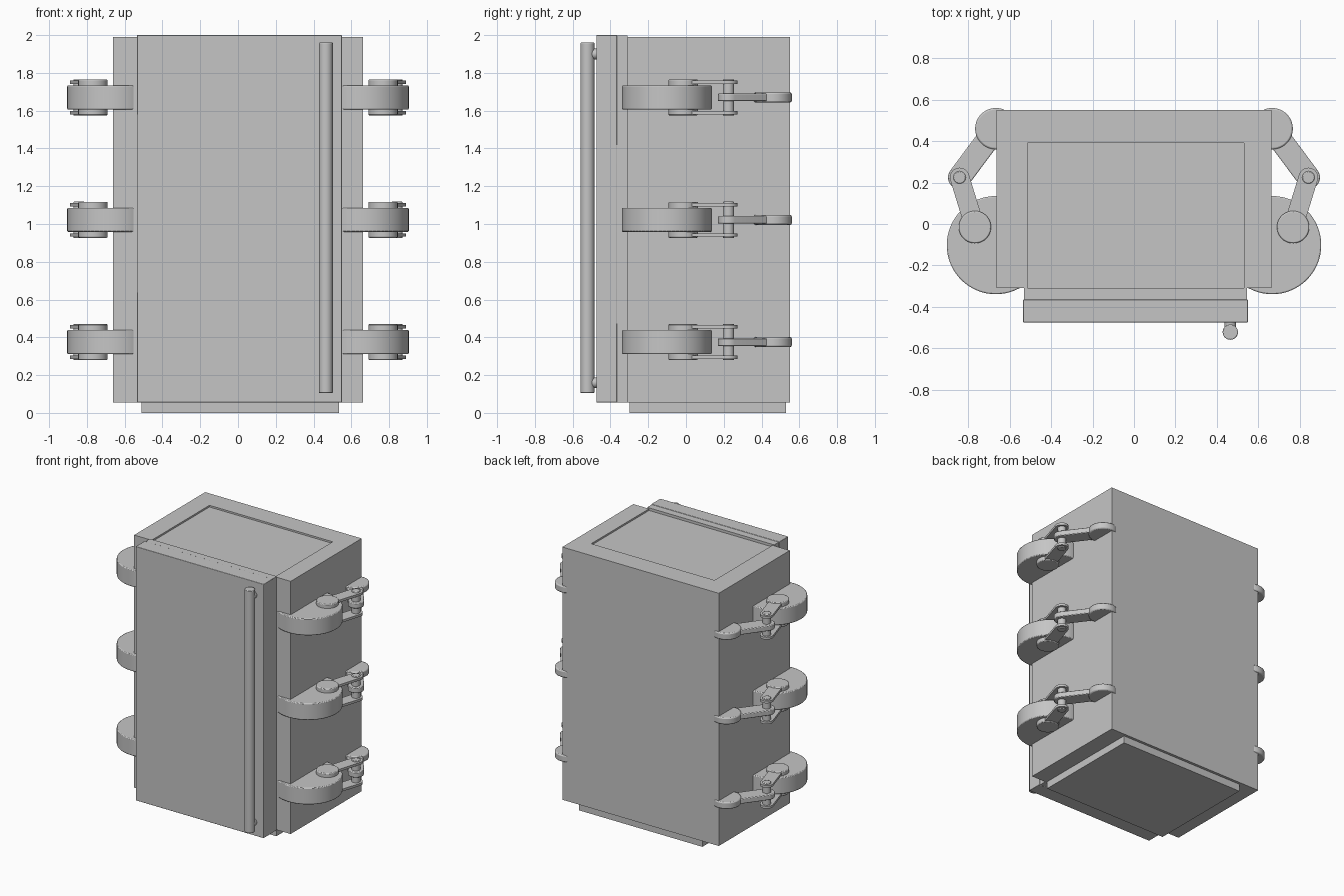
import bpy
import bmesh
import math
from mathutils import Vector

cube = bpy.data.objects.get("Cube")
if cube:
    bpy.data.objects.remove(cube, do_unlink=True)

# One painted metal colour
metal = bpy.data.materials.new("grey metal")
metal.use_nodes = True
grey = (0.56, 0.56, 0.56, 1)
metal.diffuse_color = grey
metal.node_tree.nodes["Principled BSDF"].inputs["Base Color"].default_value = grey


def finish(bm, name, bevel=0):
    bmesh.ops.recalc_face_normals(bm, faces=bm.faces)
    mesh = bpy.data.meshes.new(name)
    bm.to_mesh(mesh)
    bm.free()
    mesh.materials.append(metal)
    obj = bpy.data.objects.new(name, mesh)
    bpy.context.collection.objects.link(obj)
    if bevel:
        mod = obj.modifiers.new("edge", "BEVEL")
        mod.width = bevel
        mod.segments = 2
    bpy.ops.object.select_all(action="DESELECT")
    obj.select_set(True)
    bpy.context.view_layer.objects.active = obj
    bpy.ops.object.shade_smooth_by_angle(angle=math.radians(35))
    return obj


def prism(name, outline, z0, z1, bevel=0):
    """Extrude a plan outline from z0 up to z1."""
    bm = bmesh.new()
    face = bm.faces.new([bm.verts.new((x, y, z0)) for x, y in outline])
    top = bmesh.ops.extrude_face_region(bm, geom=[face])["geom"]
    verts = [v for v in top if isinstance(v, bmesh.types.BMVert)]
    bmesh.ops.translate(bm, verts=verts, vec=(0, 0, z1 - z0))
    return finish(bm, name, bevel)


def box(name, x0, x1, y0, y1, z0, z1, bevel=0):
    return prism(name, [(x0, y0), (x1, y0), (x1, y1), (x0, y1)], z0, z1, bevel)


def disc(name, centre, r, z0, z1, bevel=0, sides=48):
    turn = [math.tau * i / sides for i in range(sides)]
    ring = [(centre[0] + r * math.cos(a), centre[1] + r * math.sin(a)) for a in turn]
    return prism(name, ring, z0, z1, bevel)


def link(name, a, b, r, z0, z1, bevel=0, steps=12):
    """Flat bar with rounded ends."""
    d = Vector(b) - Vector(a)
    heading = math.atan2(d.y, d.x)
    outline = []
    for end, start in ((b, heading - math.pi / 2), (a, heading + math.pi / 2)):
        for i in range(steps + 1):
            t = start + math.pi * i / steps
            outline.append((end[0] + r * math.cos(t), end[1] + r * math.sin(t)))
    return prism(name, outline, z0, z1, bevel)


# Cabinet with a raised rim around the sunken top panel
W, FRONT, BACK = 0.663, -0.31, 0.55
IN, IN_BACK = 0.515, 0.39
box("cabinet", -W, W, FRONT, BACK, 0.055, 1.977)
prism("top_rim", [(-W, FRONT), (-IN, FRONT), (-IN, IN_BACK), (IN + 0.015, IN_BACK),
                  (IN + 0.015, FRONT), (W, FRONT), (W, BACK), (-W, BACK)], 1.977, 1.99)
box("base", -0.51, 0.535, -0.30, 0.53, 0, 0.055)

# Door and seal
box("door_seal", -0.53, 0.545, -0.365, FRONT, 0.055, 1.997)
box("door", -0.535, 0.55, -0.475, -0.365, 0.055, 2.0, 0.003)

# Handle bar on two short mounts
HX, HY = 0.465, -0.522
disc("handle_bar", (HX, HY), 0.037, 0.105, 1.96, 0.004, 32)
for label, z in (("lower", 0.16), ("upper", 1.90)):
    mount = disc(label + "_handle_mount", (0, 0), 0.028, 0, 0.06, 0, 24)
    mount.rotation_euler.x = math.pi / 2
    mount.location = (HX, -0.465, z)

# Three jointed arms on each side
for side, s in (("left", 1), ("right", -1)):
    shoulder, elbow = (s * 0.667, -0.102), (s * 0.768, -0.015)
    pin, hand = (s * 0.842, 0.225), (s * 0.667, 0.46)
    for level, z in (("lower", 0.375), ("middle", 1.022), ("upper", 1.67)):
        tag = f"{side}_{level}_"
        disc(tag + "shoulder", shoulder, 0.237, z - 0.064, z + 0.064, 0.006, 64)
        disc(tag + "elbow", elbow, 0.078, z - 0.095, z + 0.095, 0.006)
        for place, dz in (("bottom", -0.08), ("top", 0.08)):
            link(tag + place + "_link", elbow, pin, 0.047, z + dz - 0.009, z + dz + 0.009)
        disc(tag + "pin", pin, 0.03, z - 0.096, z + 0.096, 0.004, 24)
        link(tag + "forearm", pin, hand, 0.056, z - 0.02, z + 0.02, 0.005)
        disc(tag + "hand", hand, 0.1, z - 0.026, z + 0.026, 0.008)
